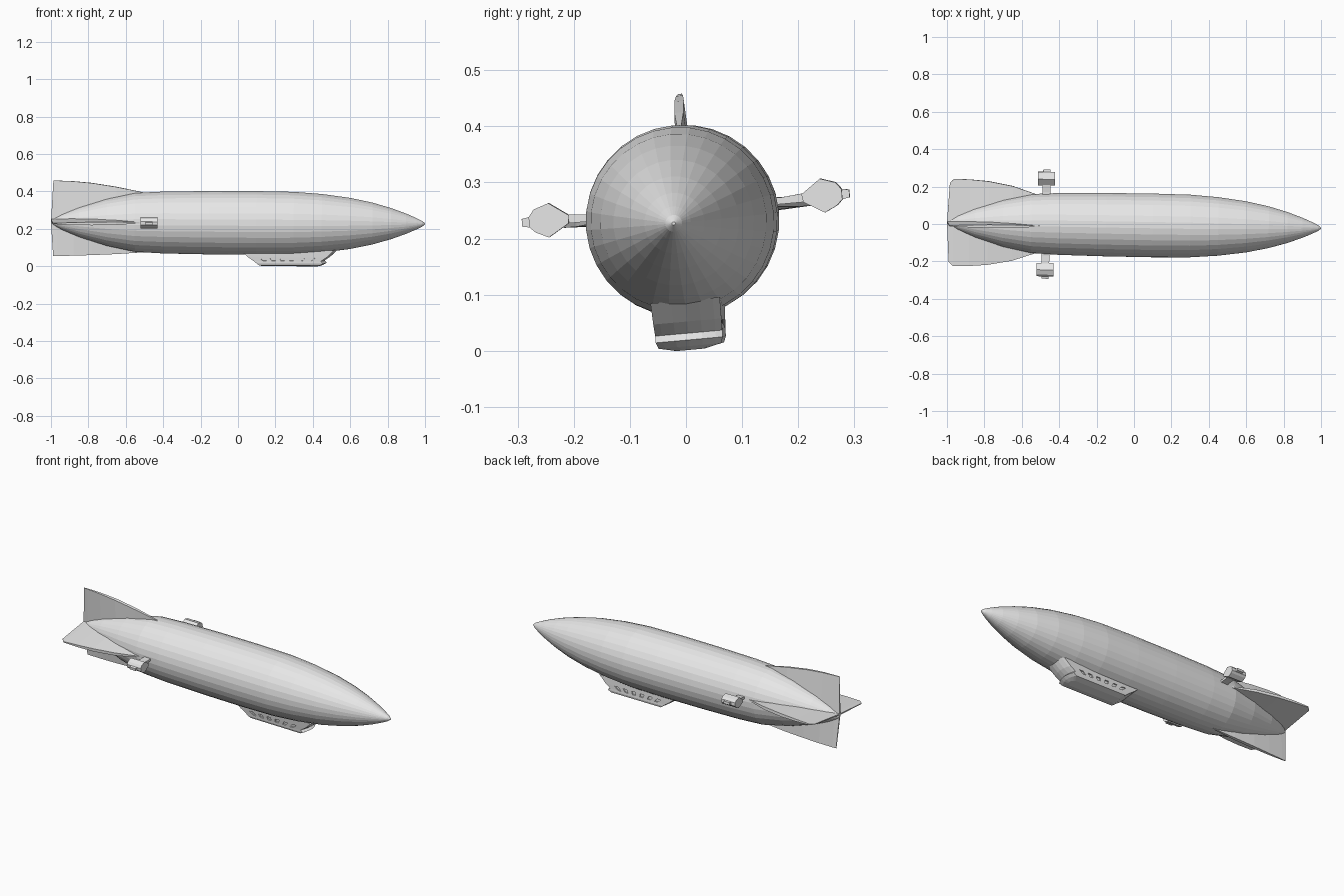
import bpy, bmesh, math
from mathutils import Matrix, Euler

cube = bpy.data.objects.get("Cube")
if cube:
    bpy.data.objects.remove(cube)

grey = bpy.data.materials.new("light_grey")
grey.use_nodes = True
grey.diffuse_color = (0.8, 0.8, 0.8, 1)
grey.node_tree.nodes["Principled BSDF"].inputs["Base Color"].default_value = (0.8, 0.8, 0.8, 1)

# The whole airship hangs slightly rolled and yawed
POSE = Matrix.Translation((0, -0.006, 0.232)) @ Euler((0.09, 0.005, -0.016)).to_matrix().to_4x4()


def loft(name, rings, edit=None):
    """Skin a list of equal-length closed rings and cap both ends."""
    bm = bmesh.new()
    loops = [[bm.verts.new(p) for p in ring] for ring in rings]
    n = len(loops[0])
    bands = []
    for a, b in zip(loops, loops[1:]):
        bands.append([bm.faces.new((a[i], a[(i + 1) % n], b[(i + 1) % n], b[i])) for i in range(n)])
    bm.faces.new(loops[0][::-1])
    bm.faces.new(loops[-1])
    bmesh.ops.recalc_face_normals(bm, faces=bm.faces)
    if edit:
        edit(bm, bands)
    mesh = bpy.data.meshes.new(name)
    bm.to_mesh(mesh)
    bm.free()
    mesh.materials.append(grey)
    obj = bpy.data.objects.new(name, mesh)
    bpy.context.collection.objects.link(obj)
    obj.matrix_world = POSE
    return obj


# Hull: profile of (x, radius) turned about the long axis
SIDES = 32
hull = [(-1, 0.004), (-0.98, 0.02), (-0.94, 0.042), (-0.85, 0.08), (-0.7, 0.127),
        (-0.55, 0.158), (-0.4, 0.166), (-0.15, 0.17), (0.1, 0.171), (0.3, 0.168),
        (0.45, 0.157), (0.6, 0.137), (0.72, 0.112), (0.82, 0.083), (0.9, 0.054),
        (0.955, 0.03), (0.985, 0.015), (1, 0.003)]
loft("hull", [[(x, r * math.cos(math.tau * i / SIDES), r * math.sin(math.tau * i / SIDES))
               for i in range(SIDES)] for x, r in hull])


# Fins: stations of (x, height, half thickness), turned about the long axis
def fin(name, stations, angle, lift=0):
    turn = Matrix.Translation((0, 0, lift)) @ Matrix.Rotation(angle, 4, 'X')
    obj = loft(name, [[(x0, -t, 0), (x0, t, 0), (x1, t * 0.45, h), (x1, -t * 0.45, h)]
                      for x0, x1, h, t in stations])
    obj.data.transform(turn)


def stations(heights):
    xs = [(-1, -0.988), (-0.97, -0.965), (-0.88, -0.88), (-0.78, -0.78), (-0.65, -0.65), (-0.5, -0.5)]
    thick = [0.004, 0.007, 0.014, 0.019, 0.018, 0.006]
    return [(a, b, h, t) for (a, b), h, t in zip(xs, heights, thick)]


fin("top_fin", stations([0.222, 0.222, 0.219, 0.21, 0.19, 0.16]), 0)
fin("bottom_fin", stations([0.182, 0.182, 0.18, 0.176, 0.17, 0.16]), math.pi)
side = stations([0.212, 0.234, 0.232, 0.224, 0.2, 0.15])
fin("left_fin", side, -math.pi / 2, 0.012)
fin("right_fin", side, math.pi / 2, 0.012)

# Engine pods: faceted body, outer cap and strut on each side
body = [(0.208, 0.006), (0.243, 0.031), (0.27, 0.022), (0.28, 0.009),
        (0.28, -0.009), (0.27, -0.019), (0.247, -0.03), (0.21, -0.008)]
cap = [(0.275, 0.01), (0.293, 0.007), (0.293, -0.007), (0.275, -0.01)]
strut = [(0.14, 0.004), (0.172, 0.004), (0.215, 0.008), (0.215, -0.008), (0.172, -0.008), (0.14, -0.008)]
for label, s in (("left", 1), ("right", -1)):
    for part, outline, x0, x1 in (("engine_pod", body, -0.517, -0.427),
                                  ("pod_cap", cap, -0.49, -0.452),
                                  ("pod_strut", strut, -0.492, -0.45)):
        loft(f"{label}_{part}", [[(x, s * y, z + 0.02) for y, z in outline] for x in (x0, x1)])

# Gondola: stacked outlines of (rear x, front x, half width, z)
SEGS = 15
FRONT = [-0.8, -0.4, 0, 0.4, 0.8]


def outline(rear, front, w, z):
    corner = front - 0.02
    start = [rear + (corner - rear) * i / SEGS for i in range(SEGS + 1)]
    ring = [(x, -w, z) for x in start]
    ring += [(front - 0.02 * f * f, w * f, z) for f in FRONT]
    return ring + [(x, w, z) for x in reversed(start)]


def cut_windows(bm, bands):
    # every other panel of the second band, on both long sides
    n = SEGS + len(FRONT) + 1
    picks = [bands[1][i] for i in range(2, SEGS - 1, 2)]
    picks += [bands[1][n + i] for i in range(2, SEGS - 1, 2)]
    bmesh.ops.inset_individual(bm, faces=picks, thickness=0.002)
    bmesh.ops.inset_individual(bm, faces=picks, thickness=0.0005, depth=-0.006)


levels = [(0.01, 0.535, 0.062, -0.14), (0.055, 0.495, 0.061, -0.178),
          (0.085, 0.464, 0.06, -0.199), (0.1, 0.476, 0.06, -0.211),
          (0.115, 0.458, 0.056, -0.222), (0.13, 0.44, 0.025, -0.229)]
loft("gondola", [outline(*v) for v in levels], cut_windows)
